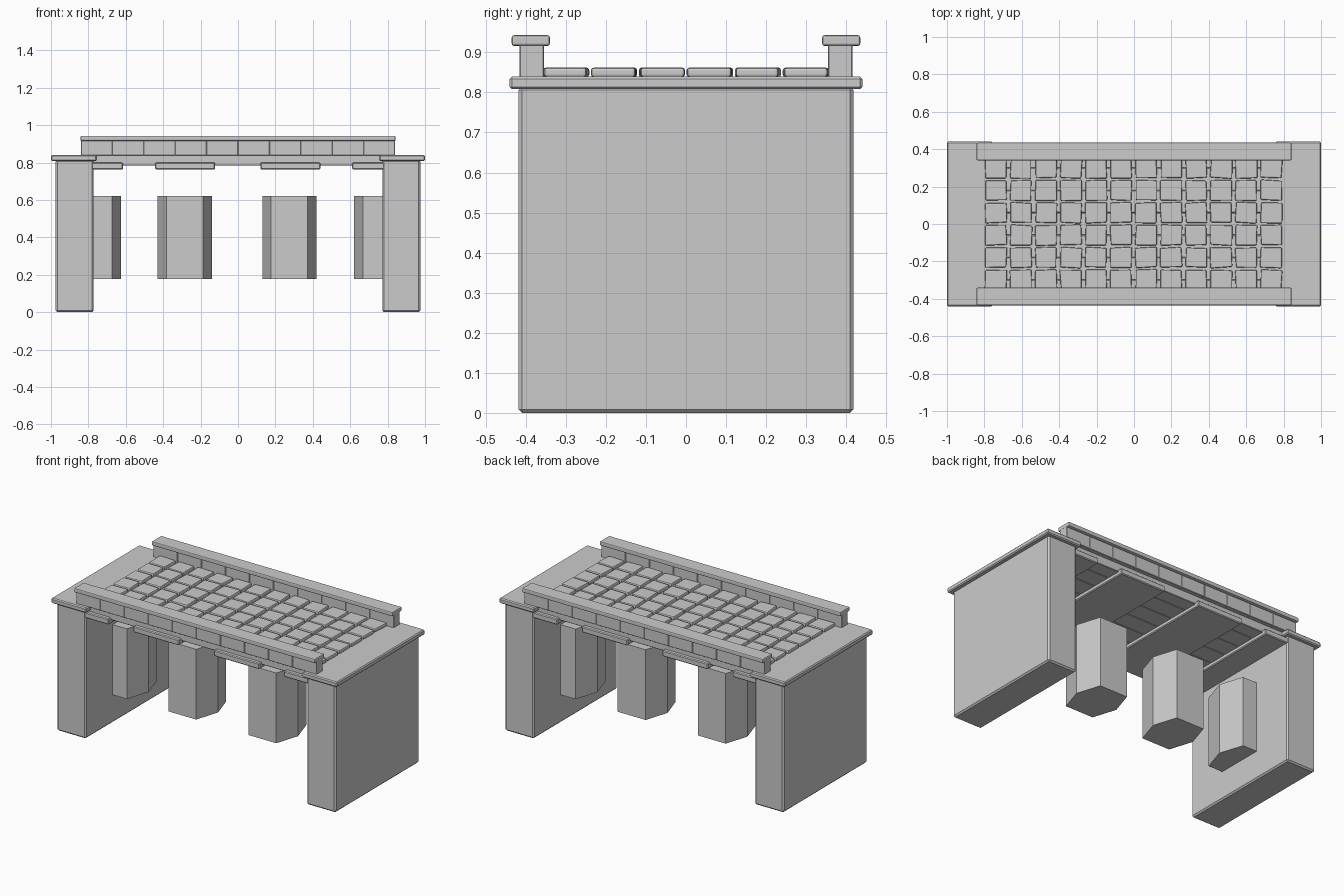
import bpy, bmesh, math, random
from mathutils import Matrix, Vector

if "Cube" in bpy.data.objects:
    bpy.data.objects.remove(bpy.data.objects["Cube"])

random.seed(4)
stone = bpy.data.materials.new("grey stone")
stone.diffuse_color = (0.6, 0.6, 0.6, 1)
stone.use_nodes = True
stone.node_tree.nodes["Principled BSDF"].inputs["Base Color"].default_value = stone.diffuse_color


def finish(name, bm):
    mesh = bpy.data.meshes.new(name)
    bm.to_mesh(mesh)
    bm.free()
    mesh.materials.append(stone)
    obj = bpy.data.objects.new(name, mesh)
    bpy.context.collection.objects.link(obj)
    return obj


def add_box(bm, x, y, z, bevel=0.0, turn=0.0, jitter=0.0, segments=1):
    """Add a box given (min, max) ranges, optionally bevelled, turned and uneven."""
    part = bmesh.new()
    bmesh.ops.create_cube(part, size=1)
    for v in part.verts:
        v.co = Vector((v.co.x * (x[1] - x[0]), v.co.y * (y[1] - y[0]), v.co.z * (z[1] - z[0])))
    if jitter:
        for sx in (-1, 1):
            for sy in (-1, 1):
                d = Vector((random.uniform(-jitter, jitter), random.uniform(-jitter, jitter), 0))
                for v in part.verts:
                    if v.co.x * sx > 0 and v.co.y * sy > 0:
                        v.co += d
    if bevel:
        bmesh.ops.bevel(part, geom=part.edges[:], offset=bevel, segments=segments,
                        profile=0.5, affect='EDGES')
    centre = Vector((sum(x) / 2, sum(y) / 2, sum(z) / 2))
    part.transform(Matrix.Translation(centre) @ Matrix.Rotation(turn, 4, 'Z'))
    tmp = bpy.data.meshes.new("tmp")
    part.to_mesh(tmp)
    part.free()
    bm.from_mesh(tmp)
    bpy.data.meshes.remove(tmp)


def box(name, *args, **kw):
    bm = bmesh.new()
    add_box(bm, *args, **kw)
    return finish(name, bm)


def span(s, a, b):
    """Range a..b mirrored to side s."""
    return tuple(sorted((s * a, s * b)))


# End walls with their cap slabs
for s, side in ((-1, "left"), (1, "right")):
    box(side + "_end_wall", span(s, 0.772, 0.975), (-0.418, 0.418), (0, 0.815), bevel=0.009)
    box(side + "_end_cap", span(s, 0.755, 1.0), (-0.44, 0.44), (0.808, 0.84), bevel=0.006)

# Hexagonal piers, pointed along the length
hexagon = [(0.145, 0), (0.0975, 0.15), (-0.0975, 0.15),
           (-0.145, 0), (-0.0975, -0.15), (0.0975, -0.15)]
for i, px in enumerate((-0.77, -0.285, 0.275, 0.765)):
    bm = bmesh.new()
    base = bm.faces.new([bm.verts.new((px + x, y, 0.178)) for x, y in hexagon])
    top = bmesh.ops.extrude_face_region(bm, geom=[base])
    bmesh.ops.translate(bm, vec=(0, 0, 0.444),
                        verts=[g for g in top["geom"] if isinstance(g, bmesh.types.BMVert)])
    bmesh.ops.recalc_face_normals(bm, faces=bm.faces[:])
    finish("pier_%d" % (i + 1), bm)

# Cross slabs under the deck
for i, (px, half) in enumerate(((-0.775, 0.16), (-0.283, 0.16), (0.28, 0.16), (0.77, 0.16))):
    box("cross_slab_%d" % (i + 1), (px - half, px + half), (-0.415, 0.415),
        (0.763, 0.8), bevel=0.005)

# Long deck beams laid side by side
bm = bmesh.new()
edges = (-0.39, -0.30, -0.18, -0.06, 0.06, 0.18, 0.30, 0.39)
for a, b in zip(edges, edges[1:]):
    add_box(bm, (-0.775, 0.775), (a, b), (0.785, 0.84), bevel=0.003)
finish("deck_beams", bm)

# Uneven paving stones
bm = bmesh.new()
for i in range(12):
    for j in range(6):
        cx = -0.738 + 0.1338 * i
        cy = -0.299 + 0.1196 * j
        add_box(bm, (cx - 0.057, cx + 0.057), (cy - 0.054, cy + 0.054), (0.838, 0.862),
                bevel=0.007, segments=2, turn=math.radians(random.uniform(-2, 2)), jitter=0.003)
finish("paving_stones", bm)

# Parapets of ten blocks each, topped by a coping
for s, side in ((-1, "front"), (1, "back")):
    bm = bmesh.new()
    for i in range(10):
        x0 = -0.84 + 0.168 * i
        add_box(bm, (x0, x0 + 0.168), span(s, 0.355, 0.415), (0.838, 0.92), bevel=0.002)
    finish(side + "_parapet", bm)
    box(side + "_coping", (-0.842, 0.842), span(s, 0.34, 0.435), (0.916, 0.943),
        bevel=0.006, segments=2)
